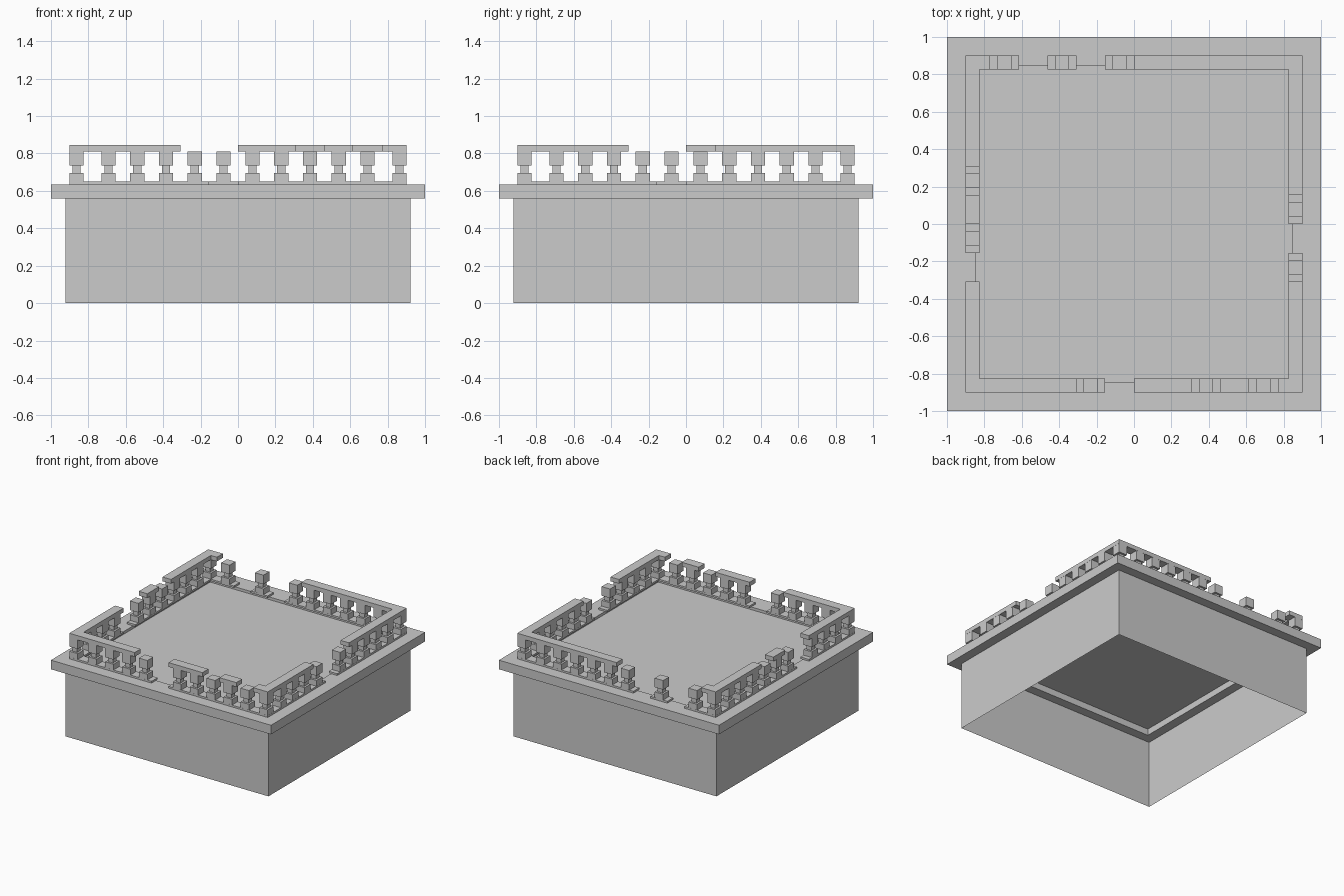
import bpy, bmesh
from math import pi
from mathutils import Matrix

if "Cube" in bpy.data.objects:
    bpy.data.objects.remove(bpy.data.objects["Cube"])

stone = bpy.data.materials.new("grey stone")
stone.use_nodes = True
stone.diffuse_color = (0.6, 0.6, 0.6, 1)
stone.node_tree.nodes["Principled BSDF"].inputs["Base Color"].default_value = (0.6, 0.6, 0.6, 1)

CELL = 0.154                 # spacing of the balusters
OUT, INN = 0.902, 0.825      # outer and inner faces of the balustrade
MID = (OUT + INN) / 2
SLAB, STRIP, RAIL, TOP = 0.635, 0.65, 0.81, 0.845


def box(bm, x0, x1, y0, y1, z0, z1):
    """Add a box between two corners and return its vertices."""
    m = Matrix.Translation(((x0 + x1) / 2, (y0 + y1) / 2, (z0 + z1) / 2))
    m = m @ Matrix.Diagonal((x1 - x0, y1 - y0, z1 - z0, 1))
    return bmesh.ops.create_cube(bm, size=1, matrix=m)["verts"]


def finish(name, bm, angle=0):
    """Turn the bmesh into an object, rotated about the vertical axis."""
    bm.transform(Matrix.Rotation(angle, 4, 'Z'))
    mesh = bpy.data.meshes.new(name)
    bm.to_mesh(mesh)
    bm.free()
    mesh.materials.append(stone)
    bpy.context.collection.objects.link(bpy.data.objects.new(name, mesh))


# Hollow walls, open at the bottom
bm = bmesh.new()
box(bm, -0.922, 0.922, -0.922, 0.922, 0, 0.56)
caps = [f for f in bm.faces if abs(f.normal.z) > 0.5]
bmesh.ops.delete(bm, geom=caps, context='FACES_ONLY')
finish("walls", bm)

# Cornice: a square ring with an overhang
bm = bmesh.new()
loops = [[bm.verts.new((sx * r, sy * r, z))
          for sx, sy in ((-1, -1), (1, -1), (1, 1), (-1, 1))]
         for r, z in ((1, 0.56), (1, SLAB), (0.845, SLAB), (0.845, 0.56))]
for a, b in zip(loops, loops[1:] + loops[:1]):
    for i in range(4):
        j = (i + 1) % 4
        bm.faces.new((a[i], a[j], b[j], b[i]))
finish("cornice", bm)

# Sunken roof floor
bm = bmesh.new()
bmesh.ops.create_grid(bm, x_segments=1, y_segments=1, size=0.845,
                      matrix=Matrix.Translation((0, 0, 0.613)))
finish("roof_floor", bm)


def runs(skipped):
    """Join neighbouring cells that are not skipped into long spans."""
    spans, start = [], -INN
    for i in range(-5, 5):
        if i in skipped:
            if start is not None and start < i * CELL:
                spans.append((start, i * CELL))
            start = None
        elif start is None:
            start = i * CELL
    spans.append((5 * CELL if start is None else start, OUT))
    return spans


def baluster(bm, t):
    """Square block, thin neck and square foot."""
    for half, z0, z1 in ((0.038, STRIP, 0.697), (0.022, 0.697, 0.735), (0.038, 0.735, RAIL)):
        box(bm, t - half, t + half, -MID - half, -MID + half, z0, z1)


# Balustrade on each side: cells without a rail, and cells broken away entirely
sides = (
    ("front", {-2, 2, 4}, {-1}),
    ("left", {-2, 0}, {-1}),
    ("back", {0, 2, 4}, {1, 3}),
    ("right", {-2, 0}, {1}),
)
for n, (side, bare, gaps) in enumerate(sides):
    angle = n * pi / 2
    bm = bmesh.new()
    for a, b in runs(gaps):
        box(bm, a, b, -OUT, -INN, SLAB, STRIP)
    finish(side + "_base_strip", bm, angle)

    bm = bmesh.new()
    for a, b in runs(bare | gaps):
        box(bm, a, b, -OUT, -INN, RAIL, TOP)
    finish(side + "_handrail", bm, angle)

    bm = bmesh.new()
    for i in range(-5, 5):
        if i not in gaps:
            baluster(bm, (i + 0.5) * CELL)
    baluster(bm, MID)
    finish(side + "_balusters", bm, angle)
